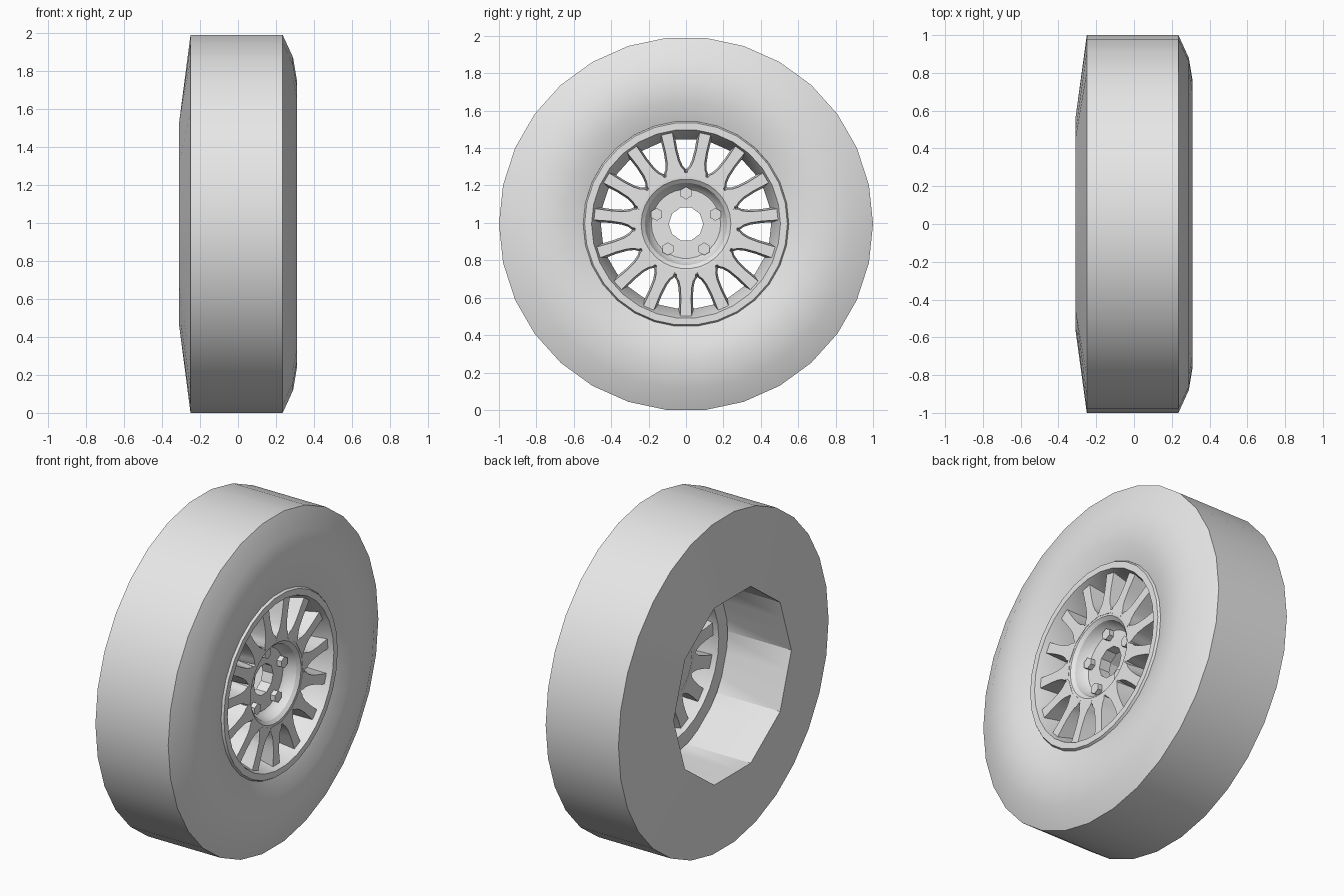
import bpy, bmesh, math
from math import sin, cos, radians, tau

if "Cube" in bpy.data.objects:
    bpy.data.objects.remove(bpy.data.objects["Cube"])

SEG = 30
CZ = cos(radians(6))      # axle height: the tyre rests on a flat facet

grey = bpy.data.materials.new("plain_grey")
grey.use_nodes = True
grey.diffuse_color = (0.8, 0.8, 0.8, 1)
grey.node_tree.nodes["Principled BSDF"].inputs["Base Color"].default_value = (0.8, 0.8, 0.8, 1)


def finish(name, bm, angle=30):
    bmesh.ops.recalc_face_normals(bm, faces=bm.faces)
    mesh = bpy.data.meshes.new(name)
    bm.to_mesh(mesh)
    bm.free()
    mesh.materials.append(grey)
    ob = bpy.data.objects.new(name, mesh)
    bpy.context.collection.objects.link(ob)
    bpy.ops.object.select_all(action='DESELECT')
    ob.select_set(True)
    bpy.context.view_layer.objects.active = ob
    bpy.ops.object.shade_smooth_by_angle(angle=radians(angle))
    return ob


def polar(x, r, a, t=0):
    """Point at radius r and angle a around the axle, shifted sideways by t."""
    return (x, r * cos(a) - t * sin(a), CZ + r * sin(a) + t * cos(a))


def decagon(r, a):
    """Radius of a ten-sided outline with corner radius r."""
    step = tau / 10
    return r * cos(step / 2) / cos(a % step - step / 2)


def bridge(bm, rings, closed):
    count = len(rings)
    for i in range(count if closed else count - 1):
        a, b = rings[i], rings[(i + 1) % count]
        for j in range(len(a)):
            k = (j + 1) % len(a)
            bm.faces.new((a[j], a[k], b[k], b[j]))


def revolve(name, profile):
    """Closed profile of (x, radius, ten_sided) spun around the axle."""
    bm = bmesh.new()
    rings = []
    for x, r, ten in profile:
        ring = []
        for i in range(SEG):
            a = tau * i / SEG + 1e-6
            ring.append(bm.verts.new(polar(x, decagon(r, a) if ten else r, a)))
        rings.append(ring)
    bridge(bm, rings, True)
    return finish(name, bm)


# Tyre with rounded outer sidewall and a ten-sided bore behind
revolve("tyre", [
    (-0.31, 0.56, True), (-0.25, 1, False), (0.235, 1, False),
    (0.29, 0.88, False), (0.31, 0.76, False), (0.305, 0.65, False),
    (0.272, 0.55, False), (0.2, 0.56, True)])

# Rim with raised lip and narrowing barrel
revolve("rim", [
    (0.27, 0.55, False), (0.285, 0.542, False), (0.285, 0.505, False),
    (0.265, 0.497, False), (0.12, 0.455, False), (0.1, 0.455, False),
    (0.1, 0.54, False)])

# Dished hub with a ten-sided centre hole
revolve("hub", [
    (0.1, 0.092, True), (0.17, 0.092, True), (0.17, 0.185, False),
    (0.19, 0.205, False), (0.235, 0.22, False), (0.252, 0.24, False),
    (0.255, 0.275, False), (0.14, 0.285, False), (0.1, 0.2, False)])

# Fifteen spokes, flared at the hub and drafted toward the back
bm = bmesh.new()
stations = [(0.25, 0.052), (0.285, 0.05), (0.305, 0.038), (0.34, 0.03),
            (0.4, 0.027), (0.505, 0.031)]
for n in range(15):
    a = tau * n / 15 - tau / 4
    rings = []
    for r, half in stations:
        section = [(0.255, -half), (0.255, half),
                   (0.14, half + 0.01), (0.14, -half - 0.01)]
        rings.append([bm.verts.new(polar(x, r, a, t)) for x, t in section])
    bridge(bm, rings, False)
    bm.faces.new(rings[0])
    bm.faces.new(rings[-1])
finish("spokes", bm)

# Five hexagonal wheel bolts
bm = bmesh.new()
for n in range(5):
    _, cy, cz = polar(0, 0.165, tau * n / 5 + tau / 4)
    rings = []
    for x in (0.165, 0.2):
        rings.append([bm.verts.new((x, cy + 0.034 * cos(tau * k / 6 + tau / 12),
                                    cz + 0.034 * sin(tau * k / 6 + tau / 12)))
                      for k in range(6)])
    bridge(bm, rings, False)
    for ring in rings:
        bm.faces.new(ring)
finish("bolts", bm)
